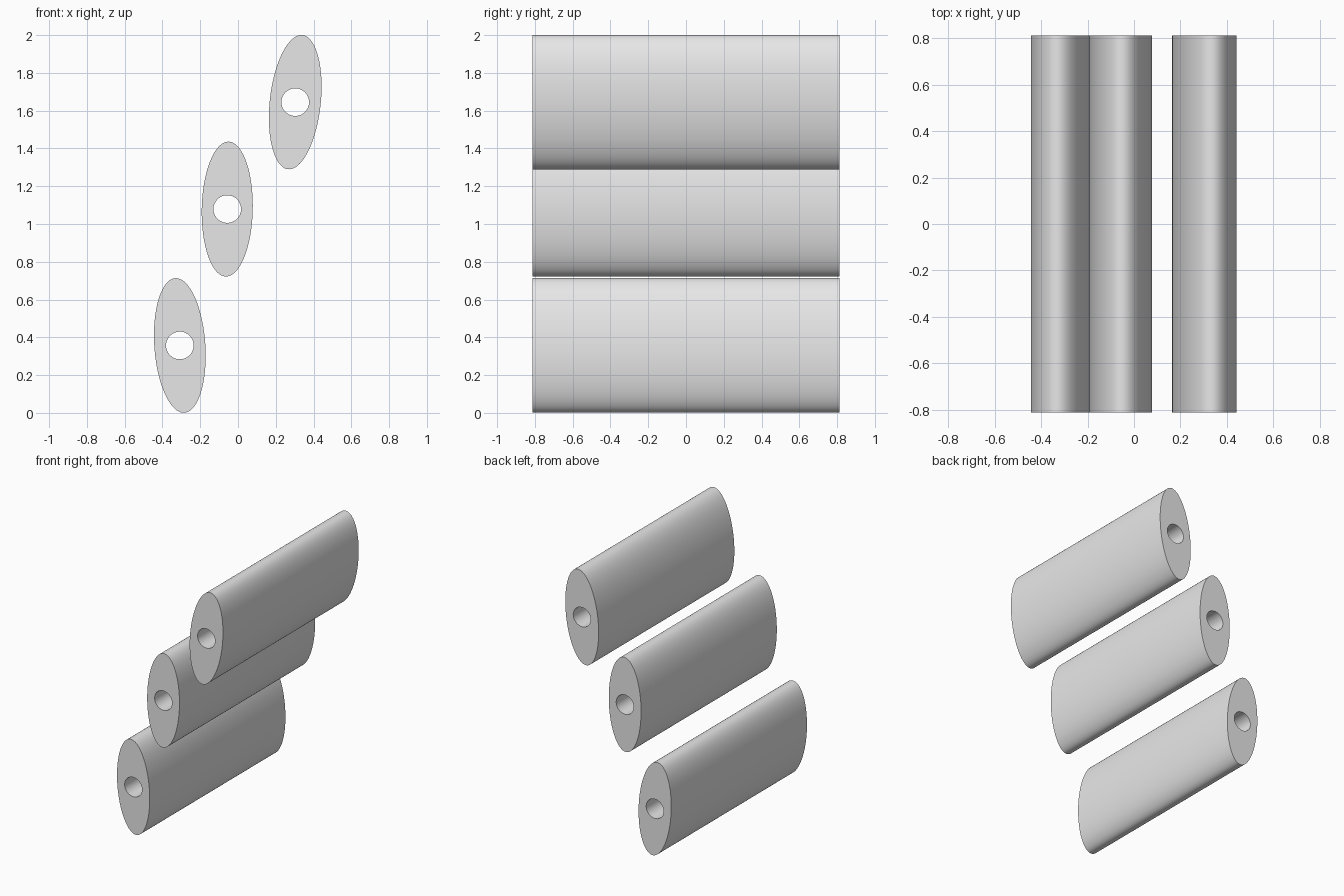
import bpy, bmesh
from math import sin, cos, pi, radians

cube = bpy.data.objects.get("Cube")
if cube:
    bpy.data.objects.remove(cube, do_unlink=True)

SEGMENTS = 96
HALF_LENGTH = 0.812
HALF_WIDTH, HALF_HEIGHT = 0.135, 0.357
HOLE_RADIUS = 0.073

grey = bpy.data.materials.new("light_grey")
grey.use_nodes = True
grey.diffuse_color = (0.8, 0.8, 0.8, 1)
grey.node_tree.nodes["Principled BSDF"].inputs["Base Color"].default_value = (0.8, 0.8, 0.8, 1)


def ring(bm, rx, rz, y):
    """Closed loop of vertices around the y axis."""
    angles = [2 * pi * i / SEGMENTS for i in range(SEGMENTS)]
    return [bm.verts.new((rx * cos(t), y, rz * sin(t))) for t in angles]


def slat(name, x, z, tilt):
    """Elliptical bar along y with a round hole through it."""
    bm = bmesh.new()
    loops = [
        ring(bm, HALF_WIDTH, HALF_HEIGHT, -HALF_LENGTH),
        ring(bm, HALF_WIDTH, HALF_HEIGHT, HALF_LENGTH),
        ring(bm, HOLE_RADIUS, HOLE_RADIUS, HALF_LENGTH),
        ring(bm, HOLE_RADIUS, HOLE_RADIUS, -HALF_LENGTH),
    ]
    # Outer skin, back cap, bore and front cap
    for a, b in zip(loops, loops[1:] + loops[:1]):
        for i in range(SEGMENTS):
            j = (i + 1) % SEGMENTS
            bm.faces.new((a[i], a[j], b[j], b[i]))
    bmesh.ops.recalc_face_normals(bm, faces=bm.faces)
    mesh = bpy.data.meshes.new(name)
    bm.to_mesh(mesh)
    bm.free()
    mesh.materials.append(grey)
    obj = bpy.data.objects.new(name, mesh)
    obj.location = (x, 0, z)
    obj.rotation_euler.y = radians(tilt)
    bpy.context.collection.objects.link(obj)
    bpy.ops.object.select_all(action='DESELECT')
    obj.select_set(True)
    bpy.context.view_layer.objects.active = obj
    bpy.ops.object.shade_smooth_by_angle(angle=radians(30))


# Three slats stepping up towards the left
slat("lower_slat", -0.308, 0.357, -3.9)
slat("middle_slat", -0.057, 1.079, 1.2)
slat("upper_slat", 0.303, 1.645, 6.1)
